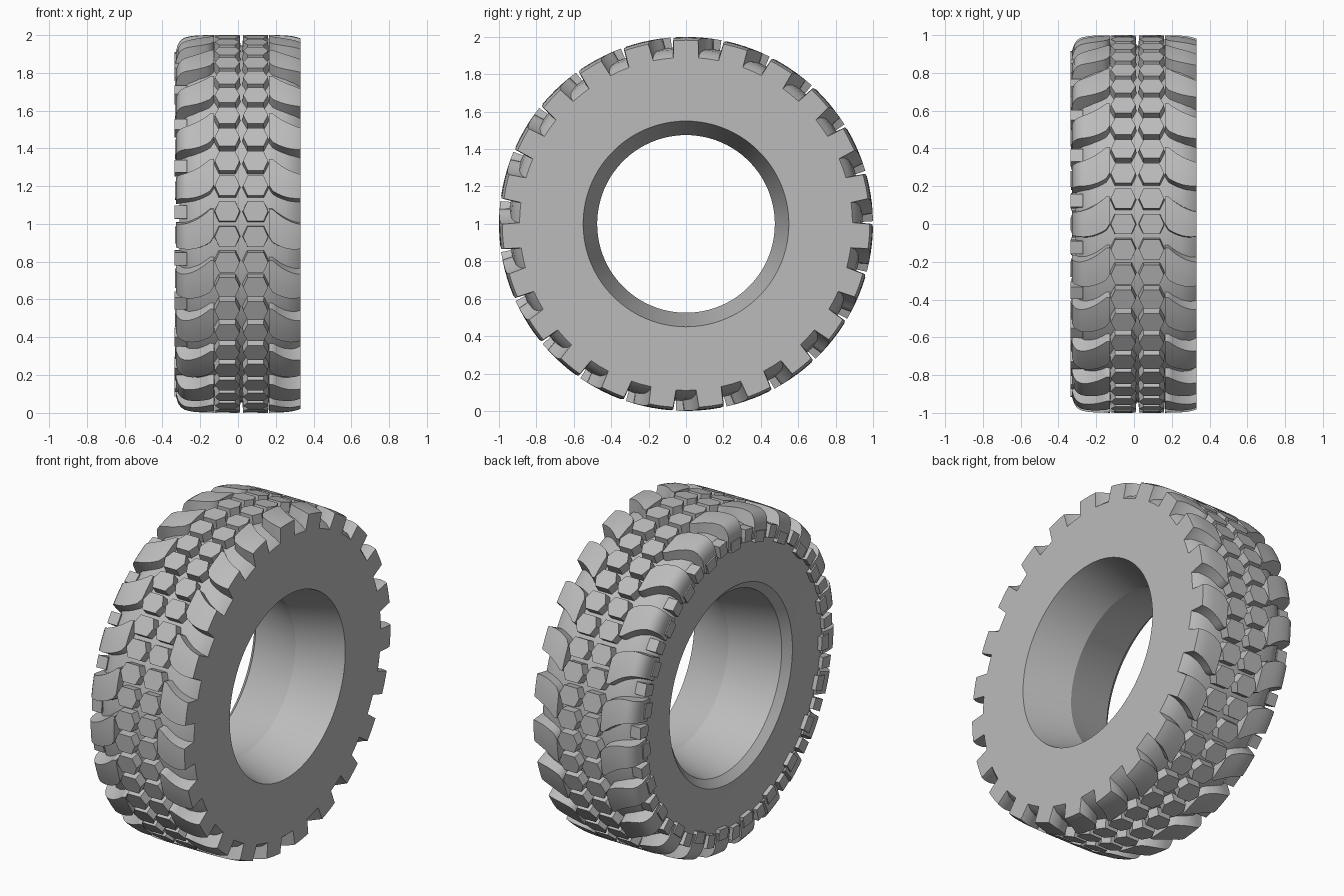
import bpy, bmesh
from math import sin, cos, pi, radians

if "Cube" in bpy.data.objects:
    bpy.data.objects.remove(bpy.data.objects["Cube"], do_unlink=True)

PITCHES = 23
STEP = 2 * pi / PITCHES
START = radians(3.9)      # angle of the first shoulder groove, measured up from the front
MID = 0.018               # centre plane of the tread
CUT = 0.312               # half width at which the flat side slices the tread

rubber = bpy.data.materials.new("grey_rubber")
rubber.use_nodes = True
GREY = (0.5, 0.5, 0.5, 1)
rubber.diffuse_color = GREY
rubber.node_tree.nodes["Principled BSDF"].inputs["Base Color"].default_value = GREY


def polar(x, r, t):
    return (x, -r * cos(t), 1 + r * sin(t))


def skin(bm, rings, closed=False):
    """Bridge rings of equal length; cap the ends unless closed."""
    rows = [[bm.verts.new(p) for p in ring] for ring in rings]
    n = len(rows[0])
    for i in range(len(rows) if closed else len(rows) - 1):
        a, b = rows[i], rows[(i + 1) % len(rows)]
        for j in range(n):
            k = (j + 1) % n
            bm.faces.new((a[j], a[k], b[k], b[j]))
    if not closed:
        bm.faces.new(rows[0])
        bm.faces.new(rows[-1])


def finish(bm, name, angle=35):
    bmesh.ops.recalc_face_normals(bm, faces=bm.faces)
    mesh = bpy.data.meshes.new(name)
    bm.to_mesh(mesh)
    bm.free()
    mesh.materials.append(rubber)
    obj = bpy.data.objects.new(name, mesh)
    bpy.context.collection.objects.link(obj)
    bpy.ops.object.select_all(action="DESELECT")
    obj.select_set(True)
    bpy.context.view_layer.objects.active = obj
    bpy.ops.object.shade_smooth_by_angle(angle=radians(angle))


def interpolate(table, w):
    for (w0, r0), (w1, r1) in zip(table, table[1:]):
        if w <= w1:
            return r0 + (r1 - r0) * (w - w0) / (w1 - w0)
    return table[-1][1]


# Carcass: lathed body with a flat side, a rounded shoulder and a waisted bore
profile = [(0.33, 0.55), (0.33, 0.89), (0.30, 0.915), (0.25, 0.935), (0.17, 0.945),
           (-0.13, 0.945), (-0.21, 0.935), (-0.26, 0.915), (-0.295, 0.88), (-0.31, 0.84),
           (-0.305, 0.80), (-0.30, 0.585), (-0.26, 0.54), (0.05, 0.475)]
bm = bmesh.new()
SEG = 4 * PITCHES
skin(bm, [[polar(x, r, 2 * pi * i / SEG) for x, r in profile] for i in range(SEG)], True)
finish(bm, "tyre_body", 25)

# Centre tread: two rows of hexagonal blocks
hexagon = [(-0.066, 0), (-0.042, 0.054), (0.042, 0.054), (0.066, 0), (0.042, -0.054), (-0.042, -0.054)]
bm = bmesh.new()
for i in range(2 * PITCHES):
    t = START + i * STEP / 2
    for side in (-1, 1):
        cx = MID + side * 0.075
        skin(bm, [[polar(cx + x * s, r, t + a * s) for x, a in hexagon]
                  for r, s in ((0.92, 1.08), (1.0, 1))])
finish(bm, "centre_blocks", 20)

# Shoulder lugs: curved arms that sweep down from the centre to each side
crown = [(0.12, 1.0), (0.22, 0.998), (0.27, 0.994), (0.30, 0.986), (0.32, 0.973),
         (0.335, 0.952), (0.345, 0.92), (0.345, 0.87)]
floor = [(0.12, 0.92), (0.25, 0.91), (0.30, 0.87), (0.345, 0.84)]


def lug_ring(side, w, r, t):
    s = min((w - 0.12) / (CUT - 0.12), 1)
    centre = t + 0.10 * (1 - s) ** 2
    half = STEP / 2 - (0.043 + 0.027 * s)
    if w < 0.16:
        half *= 0.80
    x = MID + side * w
    low = min(interpolate(floor, w), r - 0.02)
    top = [polar(x, r, centre + half * k) for k in (-1, -0.5, 0, 0.5, 1)]
    return top + [polar(x, low, centre + half + 0.012), polar(x, low, centre - half - 0.012)]


bm = bmesh.new()
for i in range(PITCHES):
    t = START + (i + 0.5) * STEP
    inner = [(w, interpolate(crown, w)) for w in (0.145, 0.165, 0.185, 0.21, 0.235, 0.26, 0.285)]
    open_end = crown[3:]
    flat_end = [(0.30, 0.986), (CUT, 0.982)]
    skin(bm, [lug_ring(-1, w, r, t) for w, r in inner + open_end])
    skin(bm, [lug_ring(1, w, r, t) for w, r in inner + flat_end])
finish(bm, "shoulder_lugs", 35)

# Side blocks: one in each shoulder groove and a lower one under each lug
bm = bmesh.new()
for i in range(PITCHES):
    for offset, half, r0, r1, x0 in ((0, 0.038, 0.84, 0.915, -0.335),
                                     (0.5, 0.05, 0.82, 0.885, -0.334)):
        t = START + (i + offset) * STEP
        skin(bm, [[polar(x, r, t + a) for r, a in ((r0, -half), (r1, -half), (r1, half), (r0, half))]
                  for x in (x0, -0.27)])
finish(bm, "side_blocks", 30)
